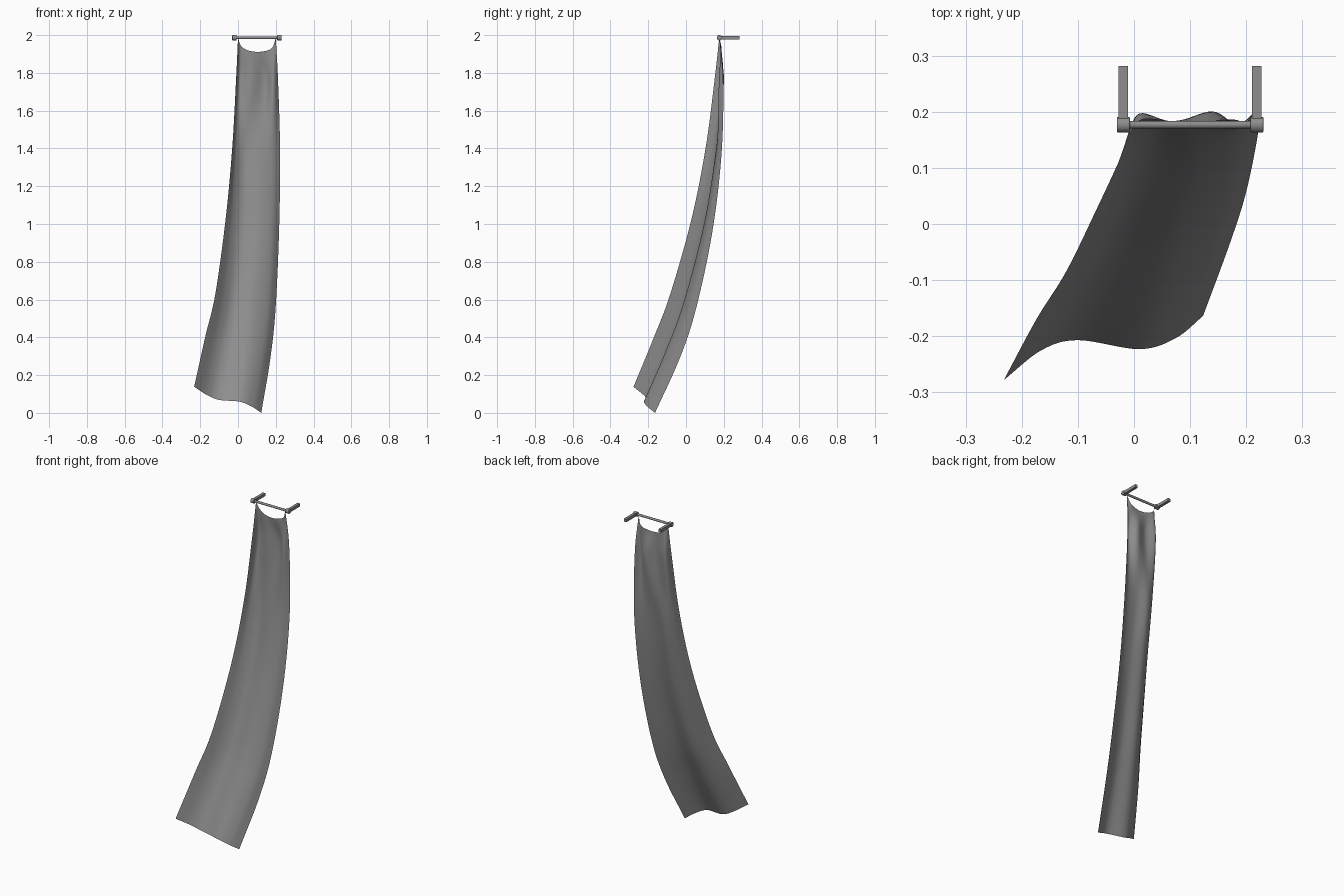
import bpy, bmesh, math
from mathutils import Vector

if "Cube" in bpy.data.objects:
    bpy.data.objects.remove(bpy.data.objects["Cube"])

# Dark grey for cloth and fittings
DARK = bpy.data.materials.new("dark_grey")
DARK.diffuse_color = (0.27, 0.27, 0.27, 1)
DARK.use_nodes = True
DARK.node_tree.nodes["Principled BSDF"].inputs["Base Color"].default_value = DARK.diffuse_color


def finish(name, bm, angle=40):
    me = bpy.data.meshes.new(name)
    bm.to_mesh(me)
    bm.free()
    me.materials.append(DARK)
    ob = bpy.data.objects.new(name, me)
    bpy.context.collection.objects.link(ob)
    bpy.ops.object.select_all(action='DESELECT')
    ob.select_set(True)
    bpy.context.view_layer.objects.active = ob
    bpy.ops.object.shade_smooth_by_angle(angle=math.radians(angle))
    return ob


def rod(name, x, y, z, radius, length, sides=24, bevel=0.0):
    bpy.ops.mesh.primitive_cylinder_add(vertices=sides, radius=radius, depth=length,
                                        location=(x, y, z), rotation=(0, math.pi / 2, 0))
    ob = bpy.context.object
    ob.name = name
    ob.data.materials.append(DARK)
    if bevel:
        m = ob.modifiers.new("bevel", 'BEVEL')
        m.width, m.segments = bevel, 2
    bpy.ops.object.shade_smooth_by_angle()
    return ob


def box(name, lo, hi):
    bpy.ops.mesh.primitive_cube_add(size=1, location=[(a + b) / 2 for a, b in zip(lo, hi)])
    ob = bpy.context.object
    ob.name = name
    ob.scale = [b - a for a, b in zip(lo, hi)]
    ob.data.materials.append(DARK)


def spline(points, steps):
    """Smooth curve through all points."""
    p = [2 * points[0] - points[1]] + points + [2 * points[-1] - points[-2]]
    out = []
    for i in range(1, len(p) - 2):
        a, b, c, d = p[i - 1:i + 3]
        for s in range(steps):
            t = s / steps
            out.append(0.5 * (2 * b + (c - a) * t + (2 * a - 5 * b + 4 * c - d) * t ** 2
                              + (3 * b - a - 3 * c + d) * t ** 3))
    return out + [points[-1]]


# Cloth: cross-sections from the sagging top hem down to the blown-out bottom hem
sections = [
    [(0.0, .176, 1.985), (.018, .187, 1.94), (.06, .184, 1.917),
     (.12, .182, 1.912), (.178, .186, 1.93), (.2, .176, 1.985)],
    [(-.01, .152, 1.77), (.008, .195, 1.75), (.07, .181, 1.74),
     (.14, .200, 1.74), (.185, .174, 1.74), (.212, .197, 1.76)],
    [(-.03, .105, 1.41), (-.01, .145, 1.40), (.04, .167, 1.39),
     (.11, .157, 1.38), (.18, .163, 1.37), (.223, .188, 1.37)],
    [(-.065, .03, 1.03), (-.028, .072, 1.01), (.025, .097, 1.0),
     (.11, .094, .99), (.178, .108, .97), (.217, .138, .95)],
    [(-.12, -.083, .63), (-.072, -.035, .60), (-.015, -.007, .59),
     (.078, -.013, .58), (.156, .012, .56), (.198, .05, .54)],
    [(-.174, -.17, .40), (-.117, -.122, .35), (-.052, -.098, .335),
     (.05, -.107, .325), (.125, -.082, .30), (.170, -.037, .28)],
    [(-.232, -.278, .138), (-.165, -.225, .095), (-.1, -.207, .069),
     (.01, -.223, .059), (.075, -.203, .032), (.123, -.164, .0)],
]
rows = [[Vector(p) for p in s] for s in sections]
rails = [spline(list(col), 12) for col in zip(*rows)]
bm = bmesh.new()
grid = [[bm.verts.new(p) for p in spline(list(row), 8)] for row in zip(*rails)]
for r0, r1 in zip(grid, grid[1:]):
    for j in range(len(r0) - 1):
        bm.faces.new((r0[j], r1[j], r1[j + 1], r0[j + 1]))
finish("hanging_cloth", bm, 60)

# Cross bar with end knobs and two wall arms
BAR_Y, BAR_Z, MID = 0.177, 1.986, 0.1
rod("cross_bar", MID, BAR_Y, BAR_Z, 0.007, 0.23)
for side, label in ((-1, "left"), (1, "right")):
    x = MID + side * 0.119
    rod(label + "_knob", x, BAR_Y, BAR_Z, 0.014, 0.023, 24, 0.002)
    box(label + "_wall_arm", (x - .0085, BAR_Y, BAR_Z - .009), (x + .0085, .282, BAR_Z + .009))
